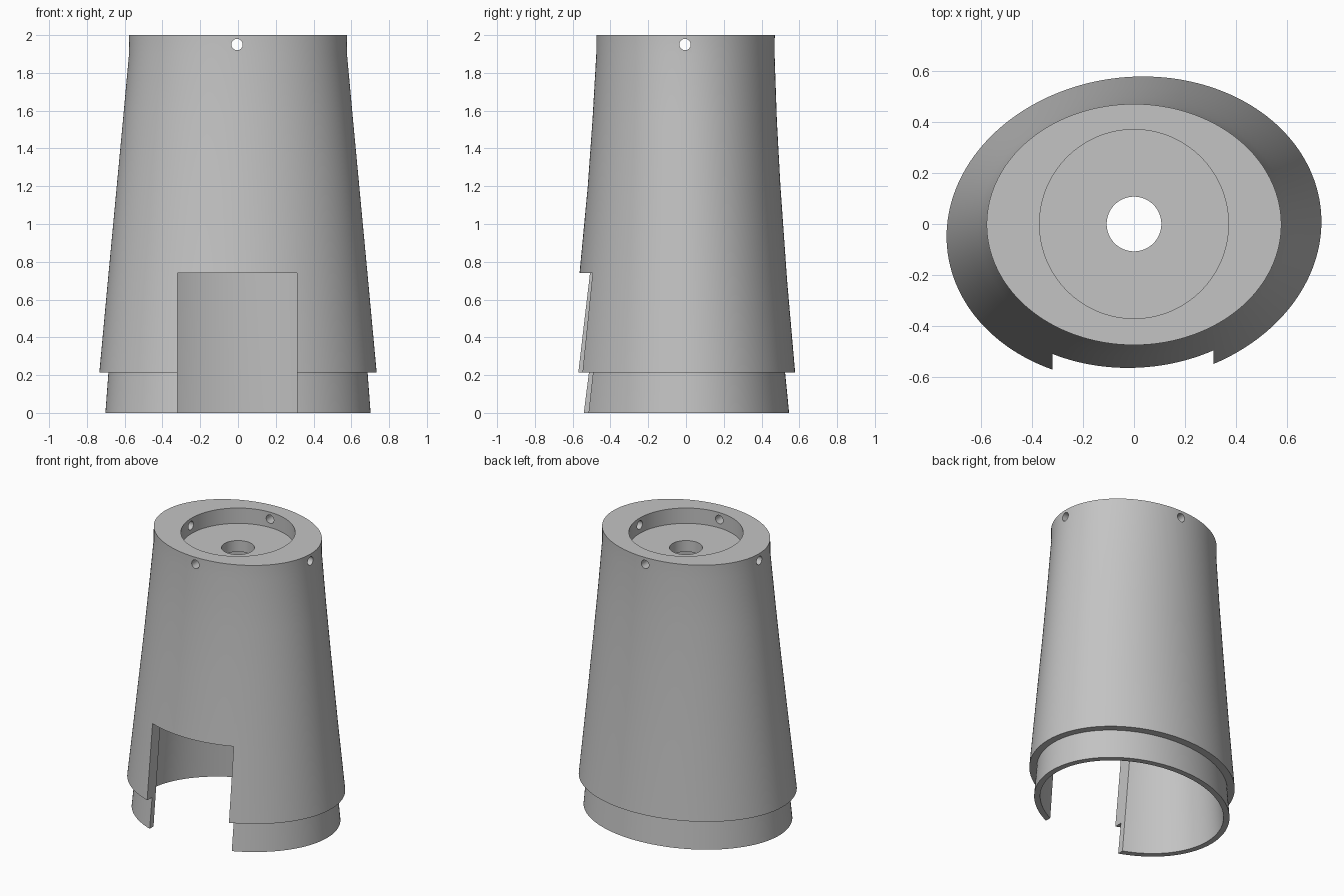
import bpy, bmesh, math
from mathutils import Matrix

cube = bpy.data.objects.get("Cube")
if cube:
    bpy.data.objects.remove(cube, do_unlink=True)

SEGMENTS = 160

grey = bpy.data.materials.new("plain grey")
grey.use_nodes = True
grey.diffuse_color = (0.55, 0.55, 0.55, 1)
grey.node_tree.nodes["Principled BSDF"].inputs["Base Color"].default_value = grey.diffuse_color


def make_object(name, bm):
    bmesh.ops.recalc_face_normals(bm, faces=bm.faces[:])
    mesh = bpy.data.meshes.new(name)
    bm.to_mesh(mesh)
    bm.free()
    mesh.materials.append(grey)
    obj = bpy.data.objects.new(name, mesh)
    bpy.context.collection.objects.link(obj)
    return obj


def loft(name, rings):
    """Closed skin over slightly skewed ellipses (z, half width, half depth, y centre)."""
    bm = bmesh.new()
    loops = []
    for z, a, b, c in rings:
        skew = 0.04 * max(0, 1.9 - z) / 1.7
        loop = []
        for i in range(SEGMENTS):
            t = math.tau * i / SEGMENTS
            x = a * math.cos(t)
            loop.append(bm.verts.new((x, c + b * math.sin(t) + skew * x, z)))
        loops.append(loop)
    for low, high in zip(loops, loops[1:]):
        for i in range(SEGMENTS):
            j = (i + 1) % SEGMENTS
            bm.faces.new((low[i], low[j], high[j], high[i]))
    bm.faces.new(loops[0])
    bm.faces.new(loops[-1])
    return make_object(name, bm)


def cylinder(name, radius, length, centre, rotation=None, sides=96):
    bm = bmesh.new()
    matrix = Matrix.Translation(centre) @ (rotation or Matrix.Identity(4))
    bmesh.ops.create_cone(bm, cap_ends=True, segments=sides, radius1=radius,
                          radius2=radius, depth=length, matrix=matrix)
    return make_object(name, bm)


def box(name, low, high):
    bm = bmesh.new()
    size = [h - l for l, h in zip(low, high)]
    centre = [(h + l) / 2 for l, h in zip(low, high)]
    bmesh.ops.create_cube(bm, size=1, matrix=Matrix.Translation(centre) @ Matrix.Diagonal((*size, 1)))
    return make_object(name, bm)


# Tapered hollow body: outer skin, stepped collar, then the inner wall up to the ceiling
body = loft("tapered_housing", [
    (2.0, 0.577, 0.472, -0.002),
    (1.9, 0.577, 0.472, -0.003),
    (1.55, 0.609, 0.488, -0.007),
    (1.2, 0.642, 0.510, -0.010),
    (0.7, 0.689, 0.551, -0.016),
    (0.215, 0.734, 0.597, -0.020),
    (0.215, 0.686, 0.544, -0.020),
    (0.0, 0.702, 0.567, -0.022),
    (0.0, 0.662, 0.527, -0.022),
    (0.7, 0.604, 0.466, -0.016),
    (1.2, 0.557, 0.425, -0.010),
    (1.81, 0.497, 0.388, -0.003),
])

# Cutters: top recess, centre hole, two crossing pin holes, front doorway
cutters = [
    cylinder("recess_cutter", 0.37, 0.22, (0, 0, 2.0), sides=128),
    cylinder("centre_hole_cutter", 0.107, 0.6, (0, 0, 1.9)),
    cylinder("side_pin_cutter", 0.03, 2, (0, -0.005, 1.95), Matrix.Rotation(math.pi / 2, 4, "Y"), 32),
    cylinder("front_pin_cutter", 0.03, 2, (-0.005, 0, 1.95), Matrix.Rotation(math.pi / 2, 4, "X"), 32),
    box("doorway_cutter", (-0.32, -1, -0.2), (0.312, -0.1, 0.74)),
]

bpy.ops.object.select_all(action="DESELECT")
bpy.context.view_layer.objects.active = body
body.select_set(True)
for cutter in cutters:
    cutter.hide_render = True
    cut = body.modifiers.new(cutter.name, "BOOLEAN")
    cut.operation = "DIFFERENCE"
    cut.solver = "EXACT"
    cut.object = cutter
    bpy.ops.object.modifier_apply(modifier=cut.name)
    bpy.data.objects.remove(cutter, do_unlink=True)

bpy.ops.object.shade_smooth_by_angle(angle=math.radians(30))
